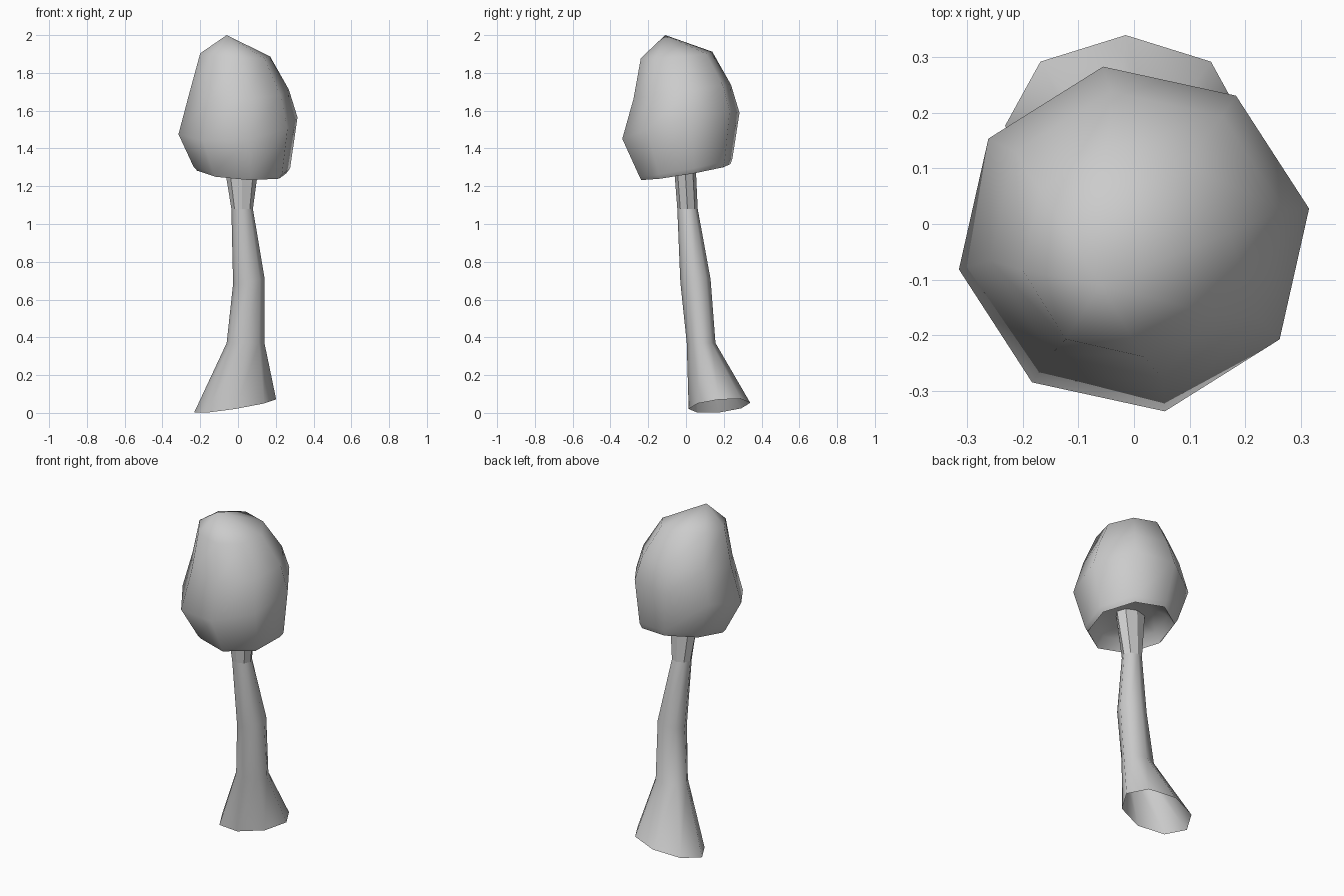
import bpy, bmesh
from math import cos, sin, radians

if "Cube" in bpy.data.objects:
    bpy.data.objects.remove(bpy.data.objects["Cube"])

SIDES = 8

# One plain grey
grey = bpy.data.materials.new("plain grey")
grey.use_nodes = True
colour = (0.6, 0.6, 0.6, 1)
grey.diffuse_color = colour
grey.node_tree.nodes["Principled BSDF"].inputs["Base Color"].default_value = colour


def loft(name, rings, start, top=None, end=None, flat=False, sides=SIDES):
    """Skin tilted rings of (cx, cy, z, rx, ry, slope_x, slope_y), with optional tip points."""
    bm = bmesh.new()
    loops = []
    for cx, cy, z, rx, ry, sx, sy in rings:
        loop = []
        for i in range(sides):
            a = radians(start + i * 360 / sides)
            dx, dy = rx * cos(a), ry * sin(a)
            loop.append(bm.verts.new((cx + dx, cy + dy, z + sx * dx + sy * dy)))
        loops.append(loop)
    for low, high in zip(loops, loops[1:]):
        for i in range(sides):
            j = (i + 1) % sides
            bm.faces.new((low[i], low[j], high[j], high[i]))
    for tip, loop in ((end, loops[0]), (top, loops[-1])):
        if tip:
            v = bm.verts.new(tip)
            for i in range(sides):
                pair = (loop[i], loop[(i + 1) % sides])
                bm.faces.new((*pair, v) if tip is top else (*reversed(pair), v))
    for f in bm.faces:
        f.smooth = not flat
    mesh = bpy.data.meshes.new(name)
    bm.to_mesh(mesh)
    bm.free()
    mesh.materials.append(grey)
    obj = bpy.data.objects.new(name, mesh)
    bpy.context.collection.objects.link(obj)
    return obj


# Cap: lopsided faceted dome, from the rim up to the off-centre tip
loft("cap", [
    (0.02, 0.0, 1.275, 0.24, 0.24, -0.06, 0.17),
    (0.02, 0.0, 1.30, 0.26, 0.25, -0.05, 0.19),
    (0.0, -0.027, 1.52, 0.32, 0.315, 0.1, 0.24),
    (0.005, -0.02, 1.70, 0.268, 0.262, 0.02, 0.15),
    (-0.015, -0.05, 1.895, 0.188, 0.192, -0.06, 0.08),
], 10, top=(-0.06, -0.11, 2.0))

# Underside: shallow hollow inside the rim
loft("cap_underside", [
    (0.02, 0.0, 1.35, 0.12, 0.12, -0.03, 0.17),
    (0.02, 0.0, 1.33, 0.2, 0.2, -0.05, 0.17),
    (0.02, 0.0, 1.275, 0.24, 0.24, -0.06, 0.17),
], 10, end=(0.02, 0.0, 1.36))

# Stem: bent tube with an open, flared foot
loft("stem", [
    (-0.015, 0.177, 0.037, 0.217, 0.163, 0.16, 0.1),
    (0.04, 0.08, 0.37, 0.1, 0.076, 0.0, 0.0),
    (0.057, 0.05, 0.70, 0.083, 0.08, 0.2, 0.1),
    (0.022, 0.008, 1.08, 0.057, 0.054, 0.0, 0.0),
], 0)

# Neck: flared top of the stem, running into the cap
loft("stem_neck", [
    (0.022, 0.008, 1.08, 0.057, 0.054, 0.0, 0.0),
    (0.018, -0.01, 1.37, 0.1, 0.058, 0.0, 0.17),
], 0, flat=True)
